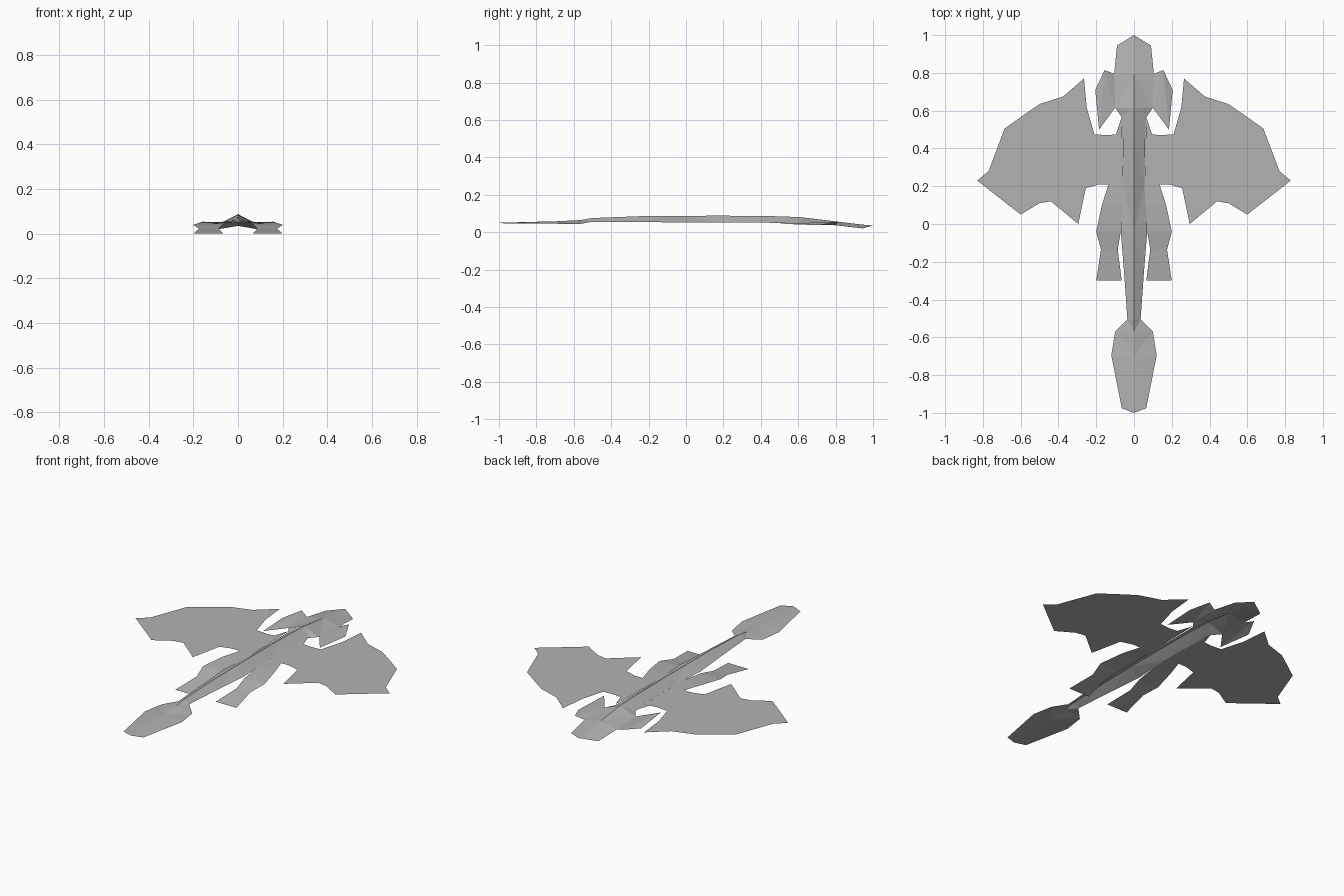
import bpy
import bmesh

# Remove the default cube
default_cube = bpy.data.objects.get("Cube")
if default_cube:
    bpy.data.objects.remove(default_cube, do_unlink=True)

# Single plain grey
grey = bpy.data.materials.new("plain grey")
grey.use_nodes = True
grey.diffuse_color = (0.45, 0.45, 0.45, 1)
shader = next(node for node in grey.node_tree.nodes if node.type == "BSDF_PRINCIPLED")
shader.inputs["Base Color"].default_value = grey.diffuse_color


def mirrored_sheet(name, polygons):
    """Build the left half of a thin sheet from polygons and mirror it across x."""
    bm = bmesh.new()
    for polygon in polygons:
        bm.faces.new([bm.verts.new(point) for point in polygon])
    bmesh.ops.remove_doubles(bm, verts=bm.verts, dist=0.0005)
    bmesh.ops.triangulate(bm, faces=bm.faces)
    bm.normal_update()
    for face in bm.faces:
        if face.normal.z < 0:
            face.normal_flip()
    mesh = bpy.data.meshes.new(name)
    bm.to_mesh(mesh)
    bm.free()
    mesh.materials.append(grey)
    sheet = bpy.data.objects.new(name, mesh)
    bpy.context.collection.objects.link(sheet)
    mirror = sheet.modifiers.new("both sides", "MIRROR")
    mirror.use_clip = True
    mirror.merge_threshold = 0.0005
    return sheet


def strip(rows):
    """Join pairs of inner and outer points into a chain of faces."""
    return [(a, b, d, c) for (a, b), (c, d) in zip(rows, rows[1:])]


# Ridged body from tail to head: y, half width, ridge height, edge height
body_stations = [
    (-1, 0, .05, .05),
    (-.975, .065, .051, .047),
    (-.695, .12, .058, .045),
    (-.57, .1, .064, .043),
    (-.505, .035, .075, .055),
    (-.25, .053, .085, .054),
    (-.04, .07, .087, .052),
    (.2, .055, .088, .052),
    (.475, .06, .085, .05),
    (.565, .065, .082, .046),
    (.615, .1, .08, .042),
    (.795, .105, .058, .037),
    (.945, .09, .04, .02),
    (1, 0, .035, .035),
]
mirrored_sheet("ridged_body", strip(
    [((0, y, ridge), (width, y, edge)) for y, width, ridge, edge in body_stations]))

# Flat scalloped wings
wing_height = 0.052
wing_outline = [
    (.065, .565), (.095, .475), (.14, .47), (.21, .475), (.25, .615),
    (.265, .77), (.375, .675), (.5, .635), (.58, .58), (.685, .505),
    (.77, .28), (.83, .23), (.6, .05), (.5, .11), (.44, .12),
    (.295, 0), (.255, .19), (.185, .21), (.135, .21), (.055, .18),
]
mirrored_sheet("wings", [[(x, y, wing_height) for x, y in wing_outline]])

# Rear legs sloping down to the ground: y, inner x, outer x, height
leg_stations = [
    (.21, .055, .135, .052),
    (.1, .058, .17, .05),
    (-.04, .07, .2, .04),
    (-.135, .086, .175, .022),
    (-.3, .065, .2, 0),
]
mirrored_sheet("rear_legs", strip(
    [((inner, y, z), (outer, y, z)) for y, inner, outer, z in leg_stations]))

# Folded fins beside the head
fin_front = (.155, .815, .055)
fin_tip = (.185, .5, .045)
mirrored_sheet("head_fins", [
    [(.1, .615, .042), (.105, .795, .037), fin_front, fin_tip],
    [fin_front, (.205, .71, .037), fin_tip],
])
